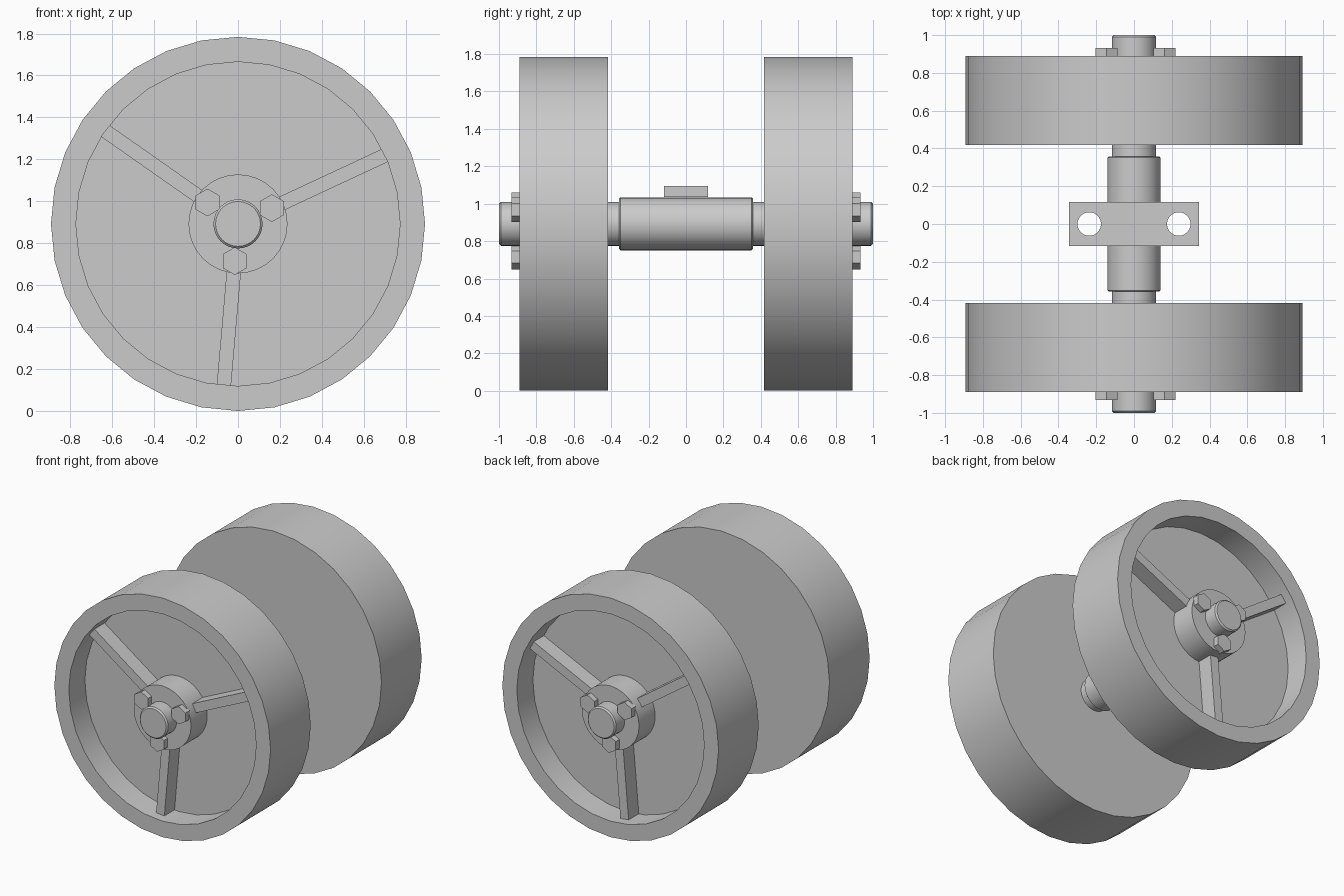
import bpy
import bmesh
from math import sin, cos, pi, radians
from mathutils import Matrix, Vector

if "Cube" in bpy.data.objects:
    bpy.data.objects.remove(bpy.data.objects["Cube"])

AXLE_Z = 0.892
FACE_Y, FLOOR_Y, SPOKE_Y = 0.89, 0.70, 0.82
RIM_R, RECESS_R, HUB_R = 0.892, 0.773, 0.236

grey = bpy.data.materials.new("light_grey")
grey.use_nodes = True
grey.diffuse_color = (0.6, 0.6, 0.6, 1)
grey.node_tree.nodes["Principled BSDF"].inputs["Base Color"].default_value = (0.6, 0.6, 0.6, 1)


def finish(name, bm):
    """Turn a bmesh into a grey object with smooth round sides."""
    bmesh.ops.recalc_face_normals(bm, faces=bm.faces)
    mesh = bpy.data.meshes.new(name)
    bm.to_mesh(mesh)
    bm.free()
    mesh.materials.append(grey)
    obj = bpy.data.objects.new(name, mesh)
    bpy.context.collection.objects.link(obj)
    bpy.ops.object.select_all(action="DESELECT")
    obj.select_set(True)
    bpy.context.view_layer.objects.active = obj
    bpy.ops.object.shade_smooth_by_angle(angle=radians(30))
    return obj


def lathe(name, profile, sides=32, centre=(0, AXLE_Z), phase=-pi / 2):
    """Turn a (radius, y) profile around an axis along y, capping both ends."""
    bm = bmesh.new()
    rings = []
    for r, y in profile:
        angles = [phase + 2 * pi * i / sides for i in range(sides)]
        rings.append([bm.verts.new((centre[0] + r * cos(a), y, centre[1] + r * sin(a)))
                      for a in angles])
    for a, b in zip(rings, rings[1:]):
        for i in range(sides):
            j = (i + 1) % sides
            bm.faces.new((a[i], a[j], b[j], b[i]))
    bm.faces.new(rings[0])
    bm.faces.new(rings[-1])
    return finish(name, bm)


def box(name, size, matrix):
    bm = bmesh.new()
    bmesh.ops.create_cube(bm, size=1, matrix=matrix @ Matrix.Diagonal((*size, 1)))
    return finish(name, bm)


# Axle and the thicker sleeve around its middle
lathe("axle", [(0.107, -1), (0.117, -0.99), (0.117, 0.99), (0.107, 1)])
lathe("axle_sleeve", [(0.135, -0.357), (0.141, -0.351), (0.141, 0.351), (0.135, 0.357)])

# Mounting plate with two bolt holes
plate = box("mounting_plate", (0.69, 0.235, 0.06), Matrix.Translation((0, 0, 1.065)))
for x in (-0.237, 0.237):
    bpy.ops.mesh.primitive_cylinder_add(vertices=32, radius=0.062, depth=0.3, location=(x, 0, 1.065))
    cutter = bpy.context.object
    cutter.hide_render = True
    bpy.context.view_layer.objects.active = plate
    hole = plate.modifiers.new("hole", "BOOLEAN")
    hole.operation, hole.solver, hole.object = "DIFFERENCE", "EXACT", cutter
    bpy.ops.object.modifier_apply(modifier=hole.name)
    bpy.data.objects.remove(cutter)

# Front and back wheels, mirrored across the middle
for side, s in (("front", -1), ("back", 1)):
    # Solid wheel with a recessed outer face and a raised hub
    lathe(side + "_wheel", [(RIM_R, s * 0.417), (RIM_R, s * FACE_Y), (RECESS_R, s * FACE_Y),
                            (RECESS_R, s * FLOOR_Y), (HUB_R, s * FLOOR_Y), (HUB_R, s * FACE_Y)])
    for n in range(3):
        angle = radians(25 + 120 * n)
        out = Vector((cos(angle), 0, sin(angle)))
        hub = Vector((0, 0, AXLE_Z))

        # Spoke running from the hub to the rim
        inner, outer = HUB_R - 0.02, RECESS_R + 0.005
        mid = hub + out * (inner + outer) / 2
        mid.y = s * (FLOOR_Y - 0.01 + SPOKE_Y) / 2
        box(f"{side}_spoke_{n + 1}", (outer - inner, SPOKE_Y - FLOOR_Y + 0.01, 0.068),
            Matrix.Translation(mid) @ Matrix.Rotation(-angle, 4, "Y"))

        # Hexagonal bolt head on the hub
        head = hub + out * 0.178
        lathe(f"{side}_bolt_{n + 1}", [(0.066, s * 0.88), (0.066, s * 0.932)],
              sides=6, centre=(head.x, head.z), phase=radians(30))
